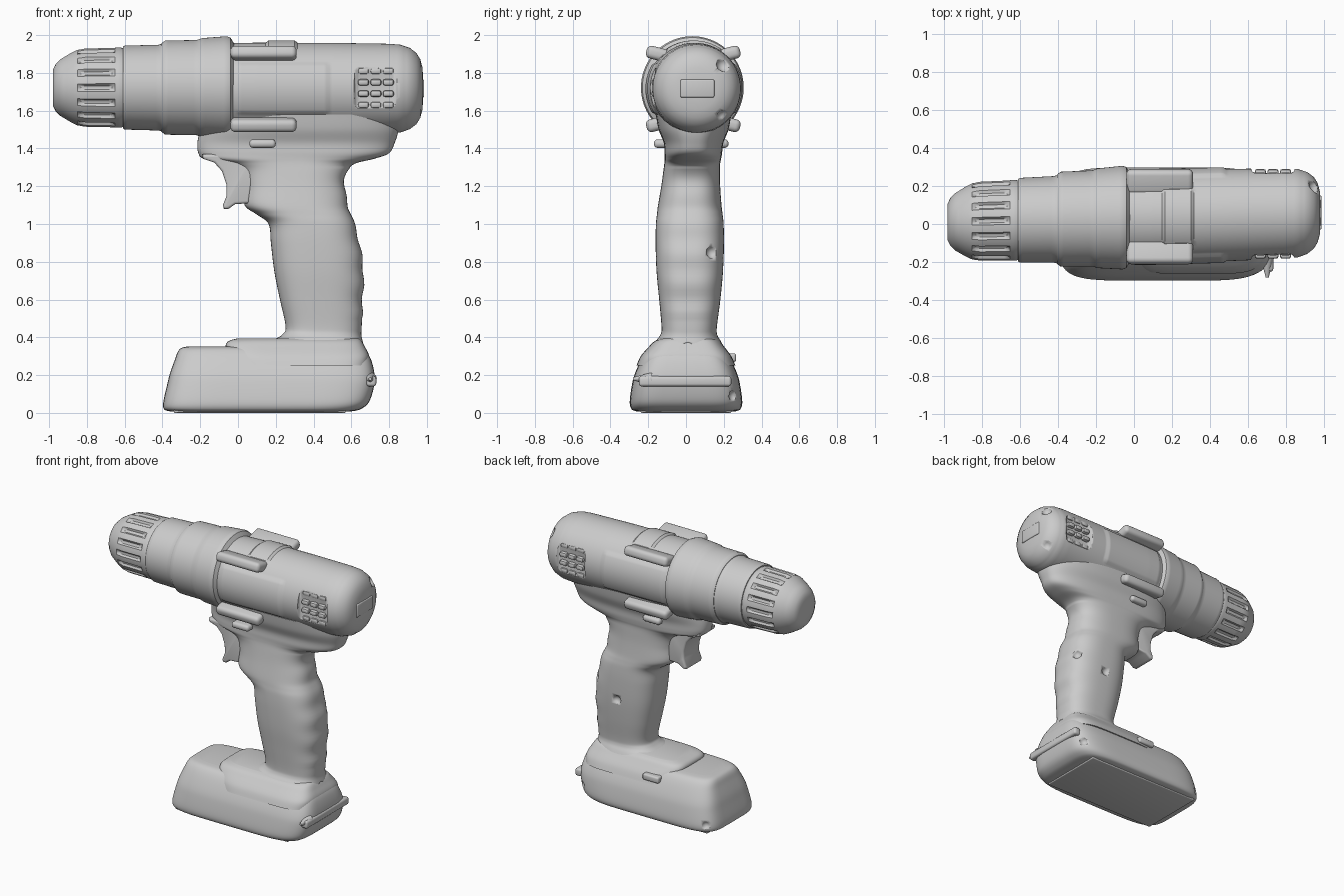
import bpy, bmesh, math
from mathutils import Vector, Matrix

if "Cube" in bpy.data.objects:
    bpy.data.objects.remove(bpy.data.objects["Cube"])


def finish(bm, name, angle=40):
    bmesh.ops.recalc_face_normals(bm, faces=bm.faces)
    me = bpy.data.meshes.new(name)
    bm.to_mesh(me)
    bm.free()
    me.shade_smooth()
    me.set_sharp_from_angle(angle=math.radians(angle))
    ob = bpy.data.objects.new(name, me)
    bpy.context.collection.objects.link(ob)
    return ob


def skin(rings, name, angle=40):
    """Join closed rings of points into a capped tube."""
    bm = bmesh.new()
    vs = [[bm.verts.new(p) for p in r] for r in rings]
    n = len(vs[0])
    for a, b in zip(vs, vs[1:]):
        for i in range(n):
            j = (i + 1) % n
            bm.faces.new((a[i], a[j], b[j], b[i]))
    bm.faces.new(vs[0][::-1])
    bm.faces.new(vs[-1])
    return finish(bm, name, angle)


def axis_y(x):
    return 0.035 + 0.025 * x


def lathe(name, profile, relief=lambda x, a: 0, n=96, step=0.015, zc=1.722):
    """Revolve (x, radius) about the barrel axis, with a surface relief."""
    pts = [profile[0]]
    for (x0, r0), (x1, r1) in zip(profile, profile[1:]):
        k = max(1, int(abs(x1 - x0) / step))
        pts += [(x0 + (x1 - x0) * t / k, r0 + (r1 - r0) * t / k) for t in range(1, k + 1)]
    rings = []
    for x, r in pts:
        ring = []
        for i in range(n):
            a = 2 * math.pi * i / n
            q = r + relief(x, a)
            ring.append((x, axis_y(x) + q * math.cos(a), zc + q * math.sin(a)))
        rings.append(ring)
    return skin(rings, name, 35)


def loft(name, rows, power, ripple=lambda z: 0, n=72, sub=6):
    """Smooth stack of rounded outlines: z, x_min, x_max, y_centre, half_width."""
    rings = []
    ext = [rows[0]] + rows + [rows[-1]]
    for k in range(len(rows) - 1):
        p0, p1, p2, p3 = ext[k:k + 4]
        for s in range(sub + (k == len(rows) - 2)):
            t = s / sub
            z, x0, x1, cy, w = [
                0.5 * (2 * b + (c - a) * t + (2 * a - 5 * b + 4 * c - d) * t * t
                       + (3 * b - a - 3 * c + d) * t ** 3)
                for a, b, c, d in zip(p0, p1, p2, p3)]
            ring = []
            for i in range(n):
                a = 2 * math.pi * i / n
                c, d = math.cos(a), math.sin(a)
                u = math.copysign(abs(c) ** (2 / power), c)
                v = math.copysign(abs(d) ** (2 / power), d)
                x = (x0 + x1) / 2 + (x1 - x0) / 2 * u + ripple(z) * max(0, u) ** 2
                ring.append((x, cy + w * v, z))
            rings.append(ring)
    return skin(rings, name, 50)


def block(name, lo, hi, bevel, segs=3, rot=None):
    bm = bmesh.new()
    lo, hi = Vector(lo), Vector(hi)
    m = Matrix.Translation((lo + hi) / 2)
    if rot:
        m = m @ Matrix.Rotation(rot, 4, 'X')
    bmesh.ops.create_cube(bm, size=1, matrix=m @ Matrix.Diagonal((*(hi - lo), 1)))
    bmesh.ops.bevel(bm, geom=bm.edges[:], offset=bevel, segments=segs, profile=0.5, affect='EDGES')
    return finish(bm, name)


def cut(target, cutter):
    cutter.hide_render = True
    cutter.hide_viewport = False
    cutter.display_type = 'WIRE'
    mod = target.modifiers.new("cut", 'BOOLEAN')
    mod.operation = 'DIFFERENCE'
    mod.solver = 'EXACT'
    mod.object = cutter


def holes(name, spots, r=0.035):
    bm = bmesh.new()
    for p in spots:
        bmesh.ops.create_icosphere(bm, subdivisions=2, radius=r, matrix=Matrix.Translation(p))
    return finish(bm, name)


# Fluted chuck
def flutes(x, a):
    return -0.016 * max(0, math.cos(16 * a)) ** 0.5 if -0.845 < x < -0.655 else 0


lathe("chuck", [(-0.98, 0.05), (-0.98, 0.095), (-0.965, 0.125), (-0.94, 0.15), (-0.89, 0.18),
                (-0.85, 0.2), (-0.81, 0.208), (-0.62, 0.212), (-0.6, 0.205), (-0.55, 0.205)],
      flutes, n=128)

# Clutch ring and gear collar
lathe("clutch_ring", [(-0.61, 0.15), (-0.61, 0.216), (-0.6, 0.222), (-0.42, 0.227), (-0.405, 0.232), (-0.38, 0.2)])
lathe("gear_collar", [(-0.41, 0.2), (-0.405, 0.235), (-0.385, 0.249), (-0.22, 0.252), (-0.19, 0.262),
                      (-0.06, 0.272), (-0.04, 0.265), (-0.025, 0.24), (0, 0.2)])


# Motor housing with raised side panels and a top ridge
def panels(x, a):
    side = min(abs(math.sin(a)), 1)
    if 0.0 < x < 0.48 and side < 0.52:
        return 0.009
    if 0.15 < x < 0.31 and math.sin(a) > 0.8:
        return 0.012
    return 0


body = lathe("motor_housing", [(-0.08, 0.2), (-0.06, 0.24), (0.1, 0.243), (0.5, 0.242), (0.8, 0.237),
                               (0.86, 0.232), (0.91, 0.215), (0.945, 0.188), (0.965, 0.155),
                               (0.977, 0.11), (0.98, 0.05)], panels, zc=1.717)

# Cooling vents on both sides
for s, side in ((-1, "front"), (1, "back")):
    y = axis_y(0.73) + s * 0.245
    cut(body, block(side + "_vent_cutter", (0.615, y - 0.035, 1.6), (0.845, y + 0.035, 1.84), 0.03))
    for i in range(4):
        z = 1.63 + i * 0.06
        yy = axis_y(0.73) + s * (math.sqrt(0.237 ** 2 - (z - 1.717) ** 2) - 0.02)
        for j in range(3):
            x = 0.635 + j * 0.066
            block(f"{side}_vent_rib_{i}_{j}", (x, yy - 0.02, z - 0.017), (x + 0.058, yy + 0.02, z + 0.017), 0.012, 2)
rear = [(0.955, 0.2, 1.845), (0.955, 0.2, 1.565)]
cut(body, holes("rear_screw_cutter", rear, 0.04))
block("rear_plate", (0.955, -0.03, 1.67), (0.986, 0.15, 1.765), 0.008)

# Accessory rails: four tabs along the housing
for s in (-1, 1):
    for z, tag in ((1.9, "upper"), (1.53, "lower")):
        y = axis_y(0.14) + s * 0.185
        block(f"{tag}_rail_{'back' if s > 0 else 'front'}", (-0.04, y - 0.065, z - 0.034),
              (0.31, y + 0.065, z + 0.034), 0.026, 4, rot=s * (0.25 if z > 1.7 else -0.25))

# Direction switch pin
block("direction_switch", (0.06, -0.17, 1.403), (0.2, 0.225, 1.448), 0.02, 4)

# Grip with finger ripples on its back
grip = loft("grip", [
    (0.33, 0.13, 0.675, 0.01, 0.2), (0.38, 0.18, 0.66, 0.012, 0.172), (0.415, 0.235, 0.653, 0.015, 0.15),
    (0.46, 0.252, 0.655, 0.017, 0.147), (0.6, 0.222, 0.66, 0.02, 0.162), (0.75, 0.192, 0.664, 0.02, 0.176),
    (0.9, 0.174, 0.643, 0.02, 0.181), (1.0, 0.162, 0.615, 0.02, 0.179), (1.05, 0.1, 0.6, 0.02, 0.174),
    (1.1, 0.035, 0.583, 0.02, 0.168), (1.2, 0.035, 0.563, 0.025, 0.156), (1.28, 0.01, 0.58, 0.03, 0.15),
    (1.32, -0.06, 0.62, 0.033, 0.148), (1.345, -0.18, 0.72, 0.036, 0.15), (1.375, -0.21, 0.8, 0.038, 0.153),
    (1.43, -0.215, 0.83, 0.04, 0.158), (1.5, -0.2, 0.85, 0.04, 0.185), (1.58, -0.18, 0.85, 0.04, 0.2)],
    2.7, lambda z: 0.005 * math.sin(z * 2 * math.pi / 0.16) if 0.5 < z < 1.3 else 0)
cut(grip, holes("grip_screw_cutter", [(0.63, 0.14, 0.85), (0.42, 0.21, 0.76), (0.67, 0.01, 0.34)]))

# Trigger: curved profile, extruded and rounded
prof = [(-0.19, 1.37), (-0.185, 1.345), (-0.125, 1.325), (-0.085, 1.28), (-0.062, 1.21), (-0.06, 1.15),
        (-0.08, 1.1), (-0.075, 1.08), (-0.05, 1.08), (-0.015, 1.105), (0.06, 1.11), (0.09, 1.37)]
bm = bmesh.new()
face = bm.faces.new([bm.verts.new((x, -0.075, z)) for x, z in prof])
ext = bmesh.ops.extrude_face_region(bm, geom=[face])
top = [g for g in ext["geom"] if isinstance(g, bmesh.types.BMVert)]
bmesh.ops.translate(bm, verts=top, vec=(0, 0.19, 0))
rim = [e for e in bm.edges if abs(e.verts[0].co.y - e.verts[1].co.y) < 1e-5]
bmesh.ops.bevel(bm, geom=rim, offset=0.02, segments=3, profile=0.5, affect='EDGES', clamp_overlap=True)
finish(bm, "trigger", 45)

# Battery pack
pack = loft("battery_pack", [
    (0.008, -0.36, 0.6, 0, 0.262), (0.02, -0.392, 0.65, 0, 0.288), (0.06, -0.395, 0.695, 0, 0.298),
    (0.15, -0.375, 0.722, 0, 0.286), (0.21, -0.36, 0.722, 0, 0.27), (0.28, -0.335, 0.705, 0, 0.238),
    (0.325, -0.318, 0.68, 0, 0.208), (0.345, -0.297, 0.66, 0, 0.18), (0.352, -0.26, 0.63, 0, 0.14)], 5.5)
cut(pack, holes("pack_screw_cutter", [(-0.35, 0.27, 0.07), (0.67, 0.26, 0.09)]))

# Grip foot that slides over the pack
loft("grip_foot", [
    (0.0 + 0.25, -0.02, 0.69, 0, 0.262), (0.3, -0.04, 0.695, 0, 0.24), (0.35, -0.065, 0.672, 0.003, 0.2),
    (0.38, -0.05, 0.655, 0.006, 0.172), (0.395, 0.0, 0.64, 0.01, 0.14)], 5)

# Pack latch strip, side button and rear hook
block("latch_strip", (0.68, -0.25, 0.14), (0.732, 0.24, 0.195), 0.015)
block("side_button", (0.04, 0.2, 0.27), (0.17, 0.265, 0.315), 0.012)
bm = bmesh.new()
bmesh.ops.create_cone(bm, cap_ends=True, segments=12, radius1=0.035, radius2=0.008, depth=0.1,
                      matrix=Matrix.Translation((0.7, -0.23, 0.18)) @ Matrix.Rotation(math.pi / 2, 4, 'X'))
finish(bm, "rear_hook")

# Flat base shoe under the pack
block("base_pad", (-0.34, -0.24, 0.0), (0.57, 0.24, 0.03), 0.006)
